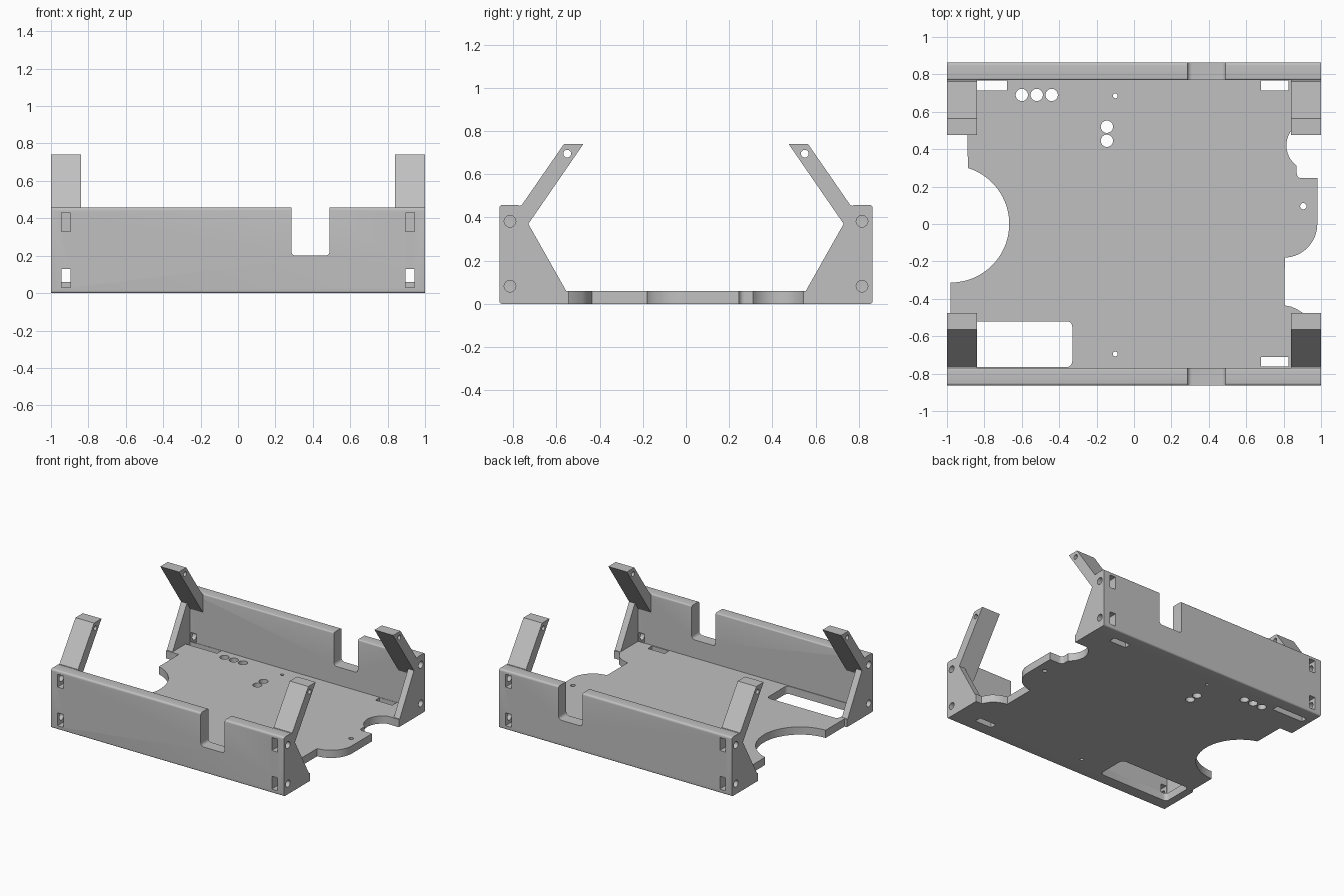
import bpy, bmesh
from math import sin, cos, pi, radians

if "Cube" in bpy.data.objects:
    bpy.data.objects.remove(bpy.data.objects["Cube"], do_unlink=True)

COLOUR = (0.53, 0.53, 0.53, 1)
grey = bpy.data.materials.new("plain grey")
grey.use_nodes = True
grey.diffuse_color = COLOUR
grey.node_tree.nodes["Principled BSDF"].inputs["Base Color"].default_value = COLOUR


def arc(cx, cy, r, a, b, n=16):
    return [(cx + r * cos(radians(a + (b - a) * i / n)),
             cy + r * sin(radians(a + (b - a) * i / n))) for i in range(n + 1)]


def rounded(u0, u1, v0, v1, r):
    return (arc(u1 - r, v1 - r, r, 0, 90, 5) + arc(u0 + r, v1 - r, r, 90, 180, 5)
            + arc(u0 + r, v0 + r, r, 180, 270, 5) + arc(u1 - r, v0 + r, r, 270, 360, 5))


def circle(u, v, r):
    return arc(u, v, r, 0, 360, 24)[:-1]


def prism(name, pts, axis, lo, hi):
    """Extrude a flat outline along one axis."""
    place = {"x": lambda u, v, t: (t, u, v),
             "y": lambda u, v, t: (u, t, v),
             "z": lambda u, v, t: (u, v, t)}[axis]
    bm = bmesh.new()
    low = [bm.verts.new(place(u, v, lo)) for u, v in pts]
    high = [bm.verts.new(place(u, v, hi)) for u, v in pts]
    bm.faces.new(low)
    bm.faces.new(high[::-1])
    n = len(pts)
    for i in range(n):
        j = (i + 1) % n
        bm.faces.new((low[i], high[i], high[j], low[j]))
    bmesh.ops.recalc_face_normals(bm, faces=bm.faces)
    mesh = bpy.data.meshes.new(name)
    bm.to_mesh(mesh)
    bm.free()
    mesh.materials.append(grey)
    obj = bpy.data.objects.new(name, mesh)
    bpy.context.collection.objects.link(obj)
    return obj


def cut(obj, cutters):
    """Subtract every cutter from the part, then remove the cutters."""
    for c in cutters:
        c.hide_render = True
        mod = obj.modifiers.new("cut", "BOOLEAN")
        mod.operation = "DIFFERENCE"
        mod.solver = "EXACT"
        mod.object = c
    graph = bpy.context.evaluated_depsgraph_get()
    mesh = bpy.data.meshes.new_from_object(obj.evaluated_get(graph))
    obj.modifiers.clear()
    obj.data = mesh
    for c in cutters:
        bpy.data.objects.remove(c, do_unlink=True)


def smooth(obj):
    bpy.ops.object.select_all(action="DESELECT")
    obj.select_set(True)
    bpy.context.view_layer.objects.active = obj
    bpy.ops.object.shade_smooth_by_angle(angle=radians(30))


# Base plate: outline counter-clockwise from the front right corner
outline = [(0.99, -0.77), (0.99, -0.545), (0.95, -0.545)]
outline += [(0.91, -0.48), (0.87, -0.455), (0.84, -0.442), (0.805, -0.435)]
outline += arc(0.80, 0, 0.18, -88, 0)
outline += [(0.98, 0.245)]
outline += arc(0.895, 0.27, 0.025, 270, 180, 5)
outline += [(0.87, 0.31)]
outline += arc(0.95, 0.42, 0.135, 234, 112)
outline += [(0.99, 0.545), (0.99, 0.77), (-0.99, 0.77), (-0.99, 0.545), (-0.89, 0.545)]
outline += arc(-0.98, 0, 0.313, 73, -90, 32)
outline += [(-0.98, -0.545), (-0.99, -0.545), (-0.99, -0.77)]
plate = prism("base_plate", outline, "z", 0, 0.06)

# Plate openings: access window, wall slots, cable and screw holes
openings = [rounded(-0.94, -0.33, -0.765, -0.52, 0.03)]
for x0, x1, y0, y1 in ((-0.97, -0.68, 0.715, 0.767), (0.68, 0.825, 0.715, 0.767),
                       (0.68, 0.825, -0.762, -0.71)):
    openings.append([(x0, y0), (x1, y0), (x1, y1), (x0, y1)])
for x, y, r in ((-0.60, 0.69, 0.033), (-0.52, 0.69, 0.033), (-0.44, 0.69, 0.033),
                (-0.145, 0.52, 0.033), (-0.145, 0.445, 0.033),
                (-0.10, 0.685, 0.013), (-0.10, -0.695, 0.013), (0.905, 0.095, 0.017)):
    openings.append(circle(x, y, r))
cut(plate, [prism("plate_cutter", o, "z", -0.1, 0.2) for o in openings])
smooth(plate)

for sy, end in ((-1, "front"), (1, "back")):
    # Long wall with softened edges
    profile = [(sy * y, z) for y, z in
               [(0.77, 0)] + arc(0.852, 0.012, 0.012, 270, 360, 5)
               + arc(0.849, 0.443, 0.015, 0, 90, 5) + arc(0.78, 0.448, 0.01, 90, 180, 4)]
    wall = prism(end + "_wall", profile, "x", -1, 1)
    cutters = [prism("notch_cutter", rounded(0.285, 0.49, 0.20, 0.7, 0.025), "y", -1, 1)]
    for sx in (-1, 1):
        x0, x1 = sorted((sx * 0.895, sx * 0.945))
        for z0 in (0.03, 0.33):
            # Nut pockets through the wall, screw holes in from the ends
            pocket = rounded(x0, x1, z0, z0 + 0.10, 0.004)
            cutters.append(prism("pocket_cutter", pocket, "y",
                                 *sorted((sy * 0.7, sy * 0.9))))
            cutters.append(prism("screw_cutter", circle(sy * 0.815, z0 + 0.052, 0.027),
                                 "x", *sorted((sx * 0.92, sx * 1.1))))
    cut(wall, cutters)
    smooth(wall)

    for sx, side in ((-1, "right"), (1, "left")):
        # Thin end gusset joining wall and plate
        gusset = [(0.77, 0), (0.77, 0.455), (0.73, 0.455), (0.73, 0.37),
                  (0.555, 0.06), (0.545, 0.06), (0.545, 0)]
        prism(f"{end}_{side}_gusset", [(sy * y, z) for y, z in gusset],
              "x", *sorted((sx * 0.95, sx)))
        # Inclined arm with a pivot hole
        arm = [(0.77, 0.312), (0.77, 0.455), (0.762, 0.455), (0.565, 0.74), (0.475, 0.74)]
        arm_obj = prism(f"{end}_{side}_arm", [(sy * y, z) for y, z in arm],
                        "x", *sorted((sx * 0.84, sx)))
        cut(arm_obj, [prism("pivot_cutter", circle(sy * 0.55, 0.695, 0.018),
                            "x", -1.2, 1.2)])
        smooth(arm_obj)
